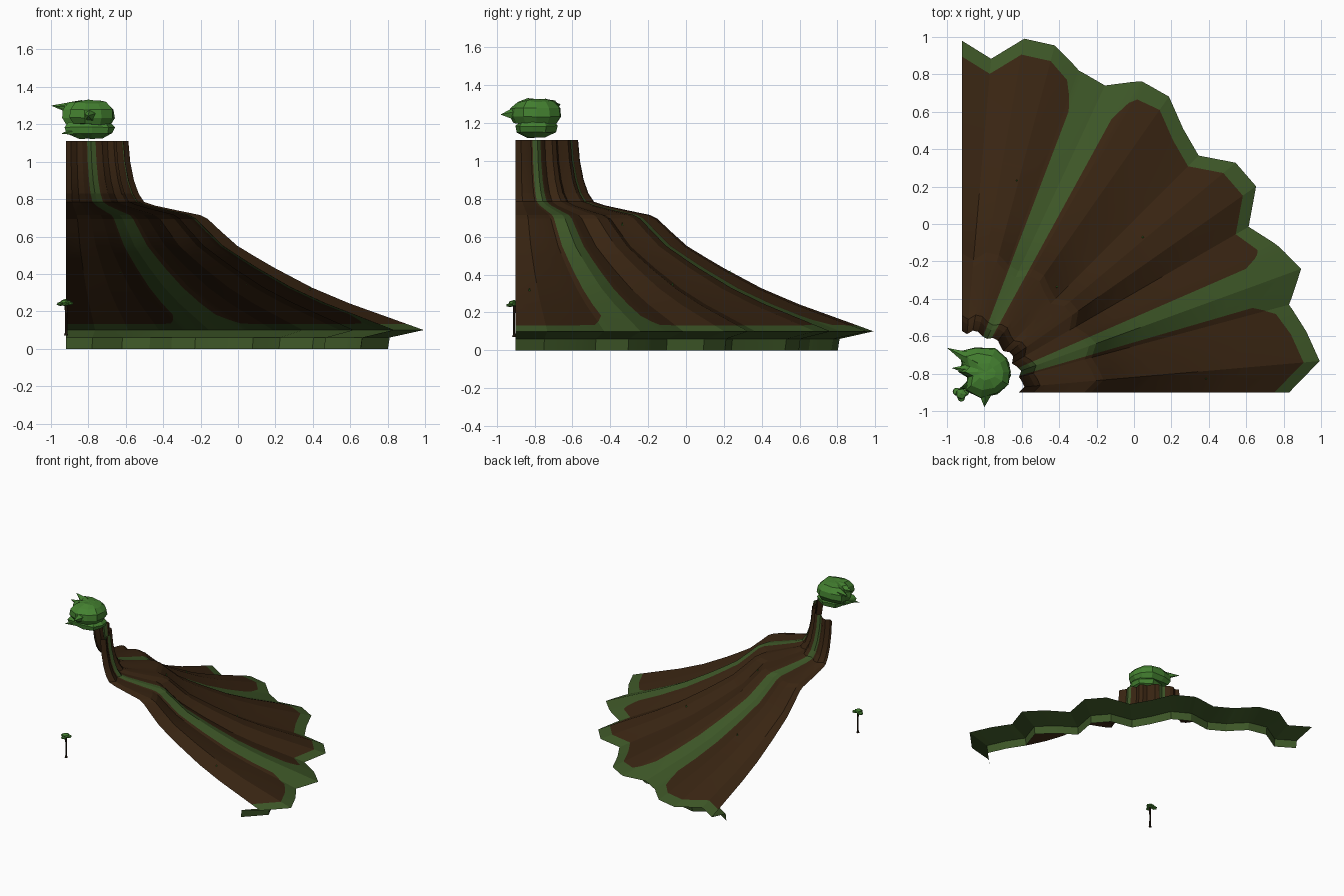
import bpy, bmesh, math, random
from mathutils import Vector

random.seed(4)
if "Cube" in bpy.data.objects:
    bpy.data.objects.remove(bpy.data.objects["Cube"], do_unlink=True)


def material(name, rgb):
    m = bpy.data.materials.new(name)
    m.use_nodes = True
    m.diffuse_color = (*rgb, 1)
    m.node_tree.nodes["Principled BSDF"].inputs["Base Color"].default_value = (*rgb, 1)
    return m


EARTH = material("earth_brown", (0.040, 0.018, 0.006))
GRASS = material("grass_green", (0.046, 0.092, 0.020))
LEAF = material("leaf_green", (0.058, 0.220, 0.030))
BARK = material("bark_brown", (0.022, 0.012, 0.006))


def finish(bm, name, mats, smooth=None):
    me = bpy.data.meshes.new(name)
    bm.to_mesh(me)
    bm.free()
    for m in mats:
        me.materials.append(m)
    ob = bpy.data.objects.new(name, me)
    bpy.context.collection.objects.link(ob)
    if smooth:
        bpy.ops.object.select_all(action="DESELECT")
        ob.select_set(True)
        bpy.context.view_layer.objects.active = ob
        bpy.ops.object.shade_smooth_by_angle(angle=math.radians(smooth))
    return ob


def lerp_table(table, x):
    for (a, fa), (b, fb) in zip(table, table[1:]):
        if x <= b:
            return fa + (fb - fa) * (x - a) / (b - a)
    return table[-1][1]


# Hillside: a quarter turn of one profile, scalloped by the rim radius
CX, CY, RMAX = -0.92, -0.90, 1.92
PROFILE = [(.335, 1.11), (.345, 1.0), (.365, .9), (.39, .83), (.42, .785), (.48, .765),
           (.62, .735), (.72, .715), (.76, .695), (.83, .63), (.92, .55), (1.02, .49),
           (1.12, .432), (1.32, .327), (1.52, .243), (1.72, .172), (RMAX, .1)]
RIM = [1.75, 1.92, 1.87, 1.81, 1.93, 1.86, 1.77, 1.92, 1.91, 1.79,
       1.84, 1.93, 1.92, 1.81, 1.83, 1.92, 1.92, 1.79, 1.88]
RIM_TABLE = [(5 * i, r) for i, r in enumerate(RIM)]
STRIPES = [(16.2, 23.5), (61.3, 69.2)]
edges = [e for s in STRIPES for e in s]


def on_hill(angle, r, z):
    k = lerp_table(RIM_TABLE, angle) / RMAX * r
    a = math.radians(angle)
    return Vector((CX + k * math.cos(a), CY + k * math.sin(a), z))


def in_stripe(angle):
    return any(a < angle < b for a, b in STRIPES)


def earth_limit(angle):
    # radius where earth gives way to the grass border, rounded by the stripes
    near = min(abs(angle - e) for e in edges)
    return RMAX * (0.955 - 0.075 * max(0, 1 - near / 3) ** 2)


angles = {5.0 * i for i in range(19)} | set(edges)
for a, b in STRIPES:
    angles |= {a - 1, a - 2.2, b + 1, b + 2.2}
angles = sorted(angles)

bm = bmesh.new()
cols = []
for a in angles:
    pts = [(r, z) for r, z in PROFILE if r < 1.6]
    lim = earth_limit(a)
    pts += [(lim, lerp_table(PROFILE, lim)), (RMAX, .1),
            (RMAX * .905, .06), (RMAX * .9, 0)]
    cols.append([bm.verts.new(on_hill(a, r, z)) for r, z in pts])
border = len(cols[0]) - 4
for i in range(len(cols) - 1):
    mid = (angles[i] + angles[i + 1]) / 2
    for j in range(len(cols[0]) - 1):
        f = bm.faces.new((cols[i][j], cols[i][j + 1], cols[i + 1][j + 1], cols[i + 1][j]))
        f.material_index = 1 if j >= border or in_stripe(mid) else 0
finish(bm, "hillside", [EARTH, GRASS], 12)


# Foliage lumps: an outline stacked at several heights, capped at both ends
def stacked(name, outline, levels, mat, center):
    bm = bmesh.new()
    rings = []
    for z, s, jitter in levels:
        ring = []
        for x, y in outline:
            k = s + random.uniform(-jitter, jitter)
            ring.append(bm.verts.new((center[0] + (x - center[0]) * k,
                                      center[1] + (y - center[1]) * k,
                                      z + random.uniform(-jitter, jitter) * .1)))
        rings.append(ring)
    n = len(outline)
    for lo, hi in zip(rings, rings[1:]):
        for i in range(n):
            bm.faces.new((lo[i], lo[(i + 1) % n], hi[(i + 1) % n], hi[i]))
    for ring in (rings[0], rings[-1]):
        z = sum(v.co.z for v in ring) / n
        c = bm.verts.new((*center, z))
        for i in range(n):
            bm.faces.new((ring[i], ring[(i + 1) % n], c))
    bmesh.ops.recalc_face_normals(bm, faces=bm.faces)
    return finish(bm, name, [mat])


upper = [(-.68, -.72), (-.74, -.665), (-.85, -.66), (-.93, -.68), (-.92, -.75), (-.94, -.79),
         (-.89, -.82), (-.90, -.89), (-.82, -.93), (-.73, -.91), (-.67, -.86), (-.66, -.79)]
lower = [(-.67, -.74), (-.76, -.68), (-.86, -.70), (-.89, -.76), (-.87, -.82),
         (-.93, -.88), (-.85, -.88), (-.78, -.90), (-.69, -.88), (-.66, -.81)]
MID = (-.79, -.79)
stacked("upper_canopy", upper, [(1.20, .85, .05), (1.235, 1, .02), (1.28, .97, .03),
                                (1.315, .72, .05), (1.328, .35, .04)], LEAF, MID)
stacked("lower_canopy", lower, [(1.125, .45, .05), (1.15, .92, .04), (1.185, 1, .02),
                                (1.21, .8, .04)], LEAF, MID)


# Pointed leaf tufts jutting from the canopy
def spike(name, tip, base, radius, mat, sides=5):
    bm = bmesh.new()
    tip, base = Vector(tip), Vector(base)
    rot = (tip - base).to_track_quat("Z", "Y").to_matrix().to_4x4()
    rot.translation = (tip + base) / 2
    bmesh.ops.create_cone(bm, cap_ends=True, segments=sides, radius1=radius, radius2=0,
                          depth=(tip - base).length, matrix=rot)
    finish(bm, name, [mat])


spike("back_leaf_tuft", (-1.0, -.662, 1.30), (-.84, -.74, 1.28), .05, LEAF)
spike("side_leaf_tuft", (-.975, -.77, 1.295), (-.85, -.78, 1.28), .04, LEAF)
spike("front_leaf_tuft", (-.80, -.98, 1.245), (-.79, -.84, 1.25), .07, LEAF)
spike("low_leaf_tuft", (-.945, -.89, 1.15), (-.85, -.84, 1.165), .03, LEAF)

# Small tree standing at the inner corner
bm = bmesh.new()
rings = []
for z, r in [(.07, .012), (.085, .007), (.16, .006), (.235, .008)]:
    rings.append([bm.verts.new((CX + .001 + r * math.cos(t * math.tau / 6),
                                CY - .008 + r * math.sin(t * math.tau / 6), z))
                  for t in range(6)])
for lo, hi in zip(rings, rings[1:]):
    for i in range(6):
        bm.faces.new((lo[i], lo[(i + 1) % 6], hi[(i + 1) % 6], hi[i]))
bm.faces.new(rings[0][::-1])
bm.faces.new(rings[-1])
finish(bm, "small_tree_trunk", [BARK])

for i, (dx, dy, dz, r) in enumerate([(0, 0, .250, .032), (-.024, .012, .240, .024),
                                     (.022, .01, .243, .024), (0, -.022, .238, .022)]):
    bm = bmesh.new()
    bmesh.ops.create_icosphere(bm, subdivisions=1, radius=r)
    for v in bm.verts:
        v.co.z *= .5
        v.co += Vector((CX - .004 + dx, CY - .008 + dy, dz))
    finish(bm, f"small_tree_leaves_{i + 1}", [LEAF])

# Tiny shrubs scattered on the slope
for i, (a, r) in enumerate([(40.6, 1.29), (75.5, 1.17), (48, .80), (3.2, 1.35)]):
    p = on_hill(a, r, lerp_table(PROFILE, r))
    spike(f"shrub_{i + 1}", p + Vector((0, 0, .018)), p, .006, LEAF, 4)
